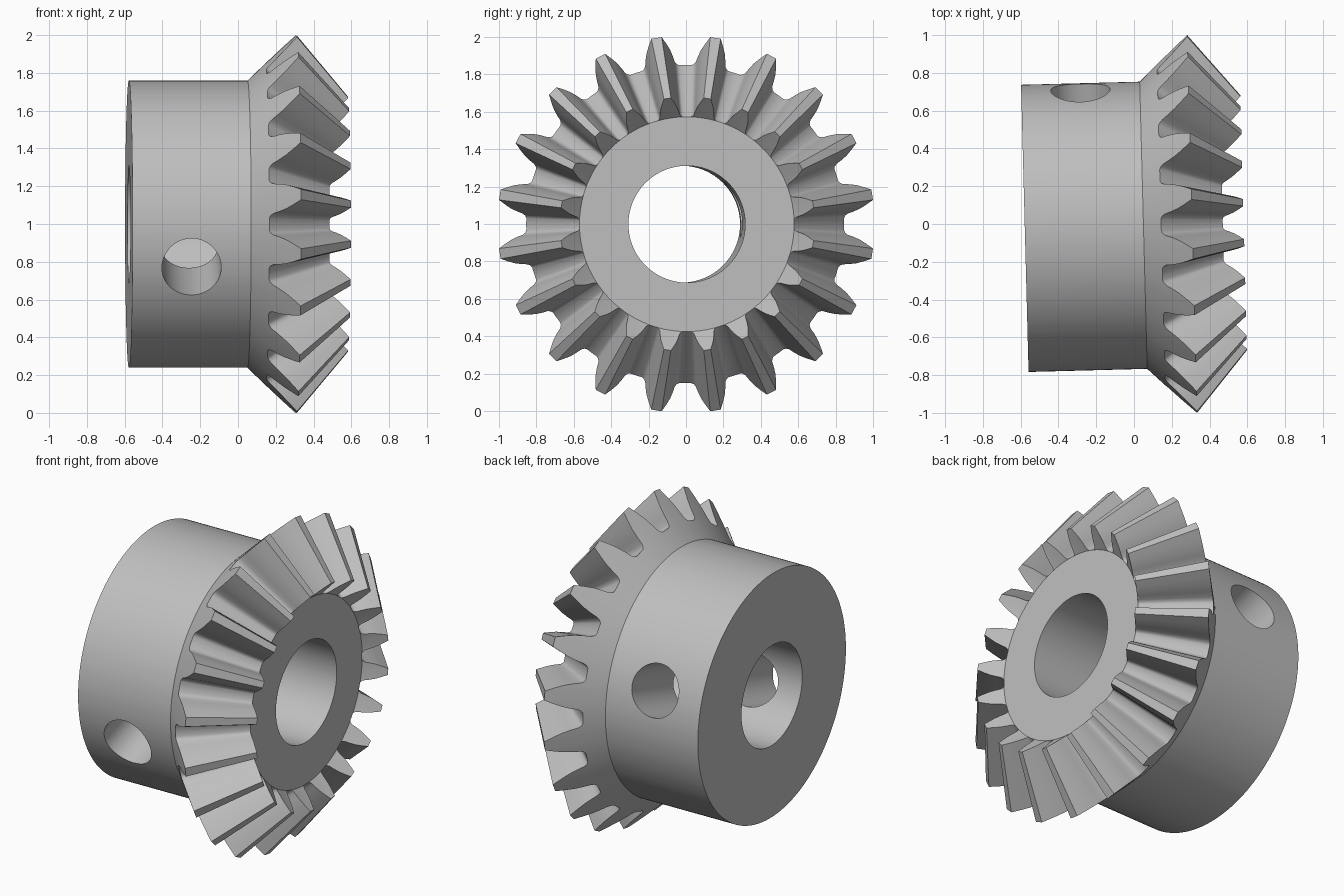
import bpy, bmesh, math

TEETH = 20
PITCH = 2 * math.pi / TEETH
APEX = 1.147           # where the tooth lines meet on the axis
SHRINK = 0.675         # size of the small tooth end against the large end
HUB_R, HUB_BACK, HUB_FRONT, BORE_R = 0.76, -0.578, 0.05, 0.312
ROOT_R = 0.85

if "Cube" in bpy.data.objects:
    bpy.data.objects.remove(bpy.data.objects["Cube"], do_unlink=True)

steel = bpy.data.materials.new("grey steel")
steel.use_nodes = True
grey = (0.52, 0.52, 0.52, 1)
steel.diffuse_color = grey
steel.node_tree.nodes["Principled BSDF"].inputs["Base Color"].default_value = grey

# Half tooth as radius and half width, from root fillet to tip
half = [(ROOT_R, 0.102), (0.856, 0.089), (0.87, 0.08), (0.9, 0.074),
        (0.935, 0.064), (0.97, 0.048), (1.008, 0.028)]
tooth = [(r, -w / r) for r, w in half] + [(r, w / r) for r, w in reversed(half)]
tooth.append((ROOT_R, PITCH / 2))
outline = [(r, a + (i + 0.5) * PITCH) for i in range(TEETH) for r, a in tooth]


def cone_x(r):
    """Axial position on the back cone."""
    return HUB_FRONT + (r - HUB_R) * 1.04


def circle(x, radius):
    return [(x, radius, a) for _, a in outline]


# Rings run from the bore's back edge, around the outside, to its front edge
face_x = APEX + SHRINK * (cone_x(ROOT_R) - APEX)
rings = [
    circle(HUB_BACK, BORE_R),
    circle(HUB_BACK, HUB_R),
    circle(HUB_FRONT, HUB_R),
    [(cone_x(r), r, a) for r, a in outline],
    [(APEX + SHRINK * (cone_x(r) - APEX), SHRINK * r, a) for r, a in outline],
    circle(face_x, SHRINK * ROOT_R),
    circle(face_x, BORE_R),
]

bm = bmesh.new()
verts = [[bm.verts.new((x, r * math.sin(a), r * math.cos(a))) for x, r, a in ring]
         for ring in rings]
count = len(outline)
for k, ring in enumerate(verts):
    following = verts[(k + 1) % len(verts)]
    for i in range(count):
        j = (i + 1) % count
        bm.faces.new((ring[i], ring[j], following[j], following[i]))
bmesh.ops.remove_doubles(bm, verts=bm.verts, dist=1e-5)
bmesh.ops.recalc_face_normals(bm, faces=bm.faces)
mesh = bpy.data.meshes.new("bevel_gear")
bm.to_mesh(mesh)
bm.free()
mesh.materials.append(steel)
gear = bpy.data.objects.new("bevel_gear", mesh)
bpy.context.collection.objects.link(gear)

# Cross hole drilled through the hub
bpy.ops.mesh.primitive_cylinder_add(vertices=64, radius=0.157, depth=2,
                                    location=(-0.265, 0, 0),
                                    rotation=(math.radians(-72.4), 0, 0))
drill = bpy.context.object
drill.name = "hole_cutter"
drill.hide_render = True
drill.data.materials.append(steel)
cut = gear.modifiers.new("cross_hole", "BOOLEAN")
cut.operation = "DIFFERENCE"
cut.solver = "EXACT"
cut.object = drill

bpy.ops.object.select_all(action="DESELECT")
gear.select_set(True)
bpy.context.view_layer.objects.active = gear
bpy.ops.object.modifier_apply(modifier=cut.name)
bpy.data.objects.remove(drill, do_unlink=True)
bpy.ops.object.shade_smooth_by_angle(angle=math.radians(32))

# Stand the gear on the ground with its axis turned slightly
gear.rotation_euler.z = math.radians(1.5)
gear.location = (0, -0.008, 0.999)
